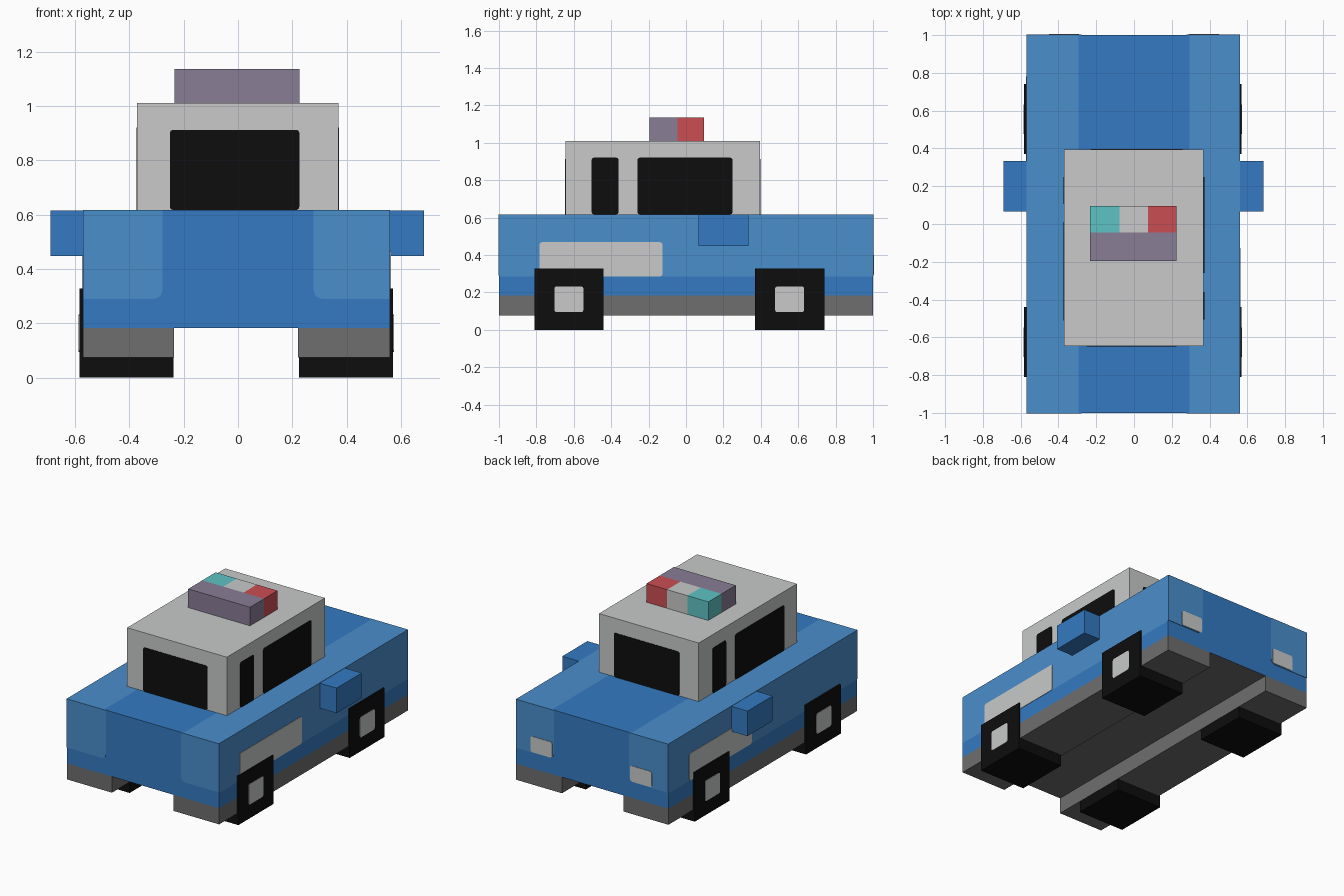
import bpy, bmesh
from mathutils import Vector

if "Cube" in bpy.data.objects:
    bpy.data.objects.remove(bpy.data.objects["Cube"])


def material(name, hex_code):
    rgb = [int(hex_code[i:i + 2], 16) / 255 for i in (0, 2, 4)]
    lin = [c / 12.92 if c <= 0.04045 else ((c + 0.055) / 1.055) ** 2.4 for c in rgb]
    m = bpy.data.materials.new(name)
    m.diffuse_color = (*lin, 1)
    m.use_nodes = True
    m.node_tree.nodes["Principled BSDF"].inputs["Base Color"].default_value = m.diffuse_color
    return m


BLUE = material("blue", "347AC2")
LIGHT = material("light blue", "4A8ECC")
WHITE = material("off white", "C8CAC9")
GREY = material("grey", "6E6E6E")
BLACK = material("black", "0D0D0D")
PURPLE = material("grey purple", "897D96")
RED = material("red", "CA4E53")
TEAL = material("teal", "5EC3C4")


def box(name, x, y, z, mats, cuts=(), rule=None, bevel=None):
    """Box from ranges; cuts are (axis, value); rule(centre, normal) picks the material."""
    bm = bmesh.new()
    bmesh.ops.create_cube(bm, size=1)
    for v in bm.verts:
        v.co = [(r[0] + r[1]) / 2 + c * (r[1] - r[0]) for r, c in zip((x, y, z), v.co)]
    for axis, value in cuts:
        p = Vector([value if i == axis else 0 for i in range(3)])
        n = Vector([1 if i == axis else 0 for i in range(3)])
        bmesh.ops.bisect_plane(bm, geom=bm.verts[:] + bm.edges[:] + bm.faces[:],
                               plane_co=p, plane_no=n)
    if bevel:
        radius, pick = bevel
        bmesh.ops.bevel(bm, geom=[e for e in bm.edges if pick(*[v.co for v in e.verts])],
                        offset=radius, segments=2, profile=0.5, affect='EDGES')
    bm.normal_update()
    if rule:
        for f in bm.faces:
            f.material_index = mats.index(rule(f.calc_center_median(), f.normal))
    me = bpy.data.meshes.new(name)
    bm.to_mesh(me)
    bm.free()
    for m in mats:
        me.materials.append(m)
    ob = bpy.data.objects.new(name, me)
    bpy.context.collection.objects.link(ob)
    return ob


def plate(name, axis, at, side, a, b, mat, radius=0.012, corner=lambda p: True):
    """Thin plate on the face at the given axis position; side is the outward sign."""
    r = [a, b]
    r.insert(axis, sorted((at - side * 0.002, at + side * 0.003)))

    def pick(p, q):
        return abs((p - q)[axis]) > 0.0045 and (p - q).length < 0.0055 and corner(p)
    return box(name, *r, [mat], bevel=(radius, pick))


# Main body, with light shoulders and sides over a darker band
def body_rule(c, n):
    if n.z < -0.5:
        return GREY
    if n.z > 0.5:
        return LIGHT if abs(c.x) > 0.294 else BLUE
    if abs(n.x) > 0.5:
        return LIGHT if c.z > 0.285 else BLUE
    return BLUE


X0, X1 = -0.57, 0.56
box("body", (X0, X1), (-1, 1), (0.183, 0.617), [BLUE, LIGHT, GREY],
    [(0, -0.294), (0, 0.294), (2, 0.285)], body_rule)

# Sills below the body
box("left_sill", (X0, -0.235), (-1, 1), (0.075, 0.183), [GREY])
box("right_sill", (0.22, X1), (-1, 1), (0.075, 0.183), [GREY])

# Light corner panels on both ends, with a rounded inner lower corner
for end, label in ((-1, "front"), (1, "back")):
    for a, word in (((X0, -0.278), "left"), ((0.278, X1), "right")):
        plate(f"{label}_{word}_corner_panel", 1, end, end, a, (0.29, 0.617), LIGHT, 0.03,
              lambda p: abs(p.x) < 0.4 and p.z < 0.4)

# Lamps on the back end
for a, word in (((-0.45, -0.29), "left"), ((0.29, 0.45), "right")):
    plate(f"{word}_lamp", 1, 1.003, 1, a, (0.295, 0.4), WHITE)

# Cabin and its windows (the left side repeats the right turned half round)
box("cabin", (-0.371, 0.369), (-0.645, 0.395), (0.617, 1.01), [WHITE])
plate("front_window", 1, -0.645, -1, (-0.251, 0.226), (0.617, 0.912), BLACK)
plate("back_window", 1, 0.395, 1, (-0.228, 0.257), (0.617, 0.912), BLACK)
for word, at, side, small, large in (
        ("right", 0.369, 1, (-0.505, -0.36), (-0.26, 0.249)),
        ("left", -0.371, -1, (0.107, 0.25), (-0.51, 0.01))):
    plate(f"{word}_small_window", 0, at, side, small, (0.617, 0.92), BLACK)
    plate(f"{word}_large_window", 0, at, side, large, (0.617, 0.92), BLACK)

# Pale side panels
plate("right_side_panel", 0, X1, 1, (-0.783, -0.126), (0.285, 0.468), WHITE)
plate("left_side_panel", 0, X0, -1, (0.12, 0.78), (0.285, 0.468), WHITE)

# Side mirrors
box("right_mirror", (X1, 0.685), (0.067, 0.333), (0.447, 0.615), [BLUE])
box("left_mirror", (-0.69, X0), (0.067, 0.333), (0.447, 0.615), [BLUE])

# Square wheels with pale hubs
for word, x, side in (("left", (-0.583, -0.237), -1), ("right", (0.225, 0.57), 1)):
    for end, y0 in (("front", -0.81), ("back", 0.37)):
        box(f"{end}_{word}_wheel", x, (y0, y0 + 0.37), (0, 0.328), [BLACK])
        plate(f"{end}_{word}_hub", 0, x[0] if side < 0 else x[1], side,
              (y0 + 0.106, y0 + 0.262), (0.094, 0.232), WHITE)


# Roof light bar
def bar_rule(c, n):
    if c.y < -0.045 or n.y < -0.5:
        return PURPLE
    return TEAL if c.x < -0.077 else RED if c.x > 0.073 else WHITE


box("light_bar", (-0.233, 0.226), (-0.195, 0.096), (1.01, 1.135),
    [PURPLE, TEAL, RED, WHITE], [(1, -0.045), (0, -0.077), (0, 0.073)], bar_rule)
